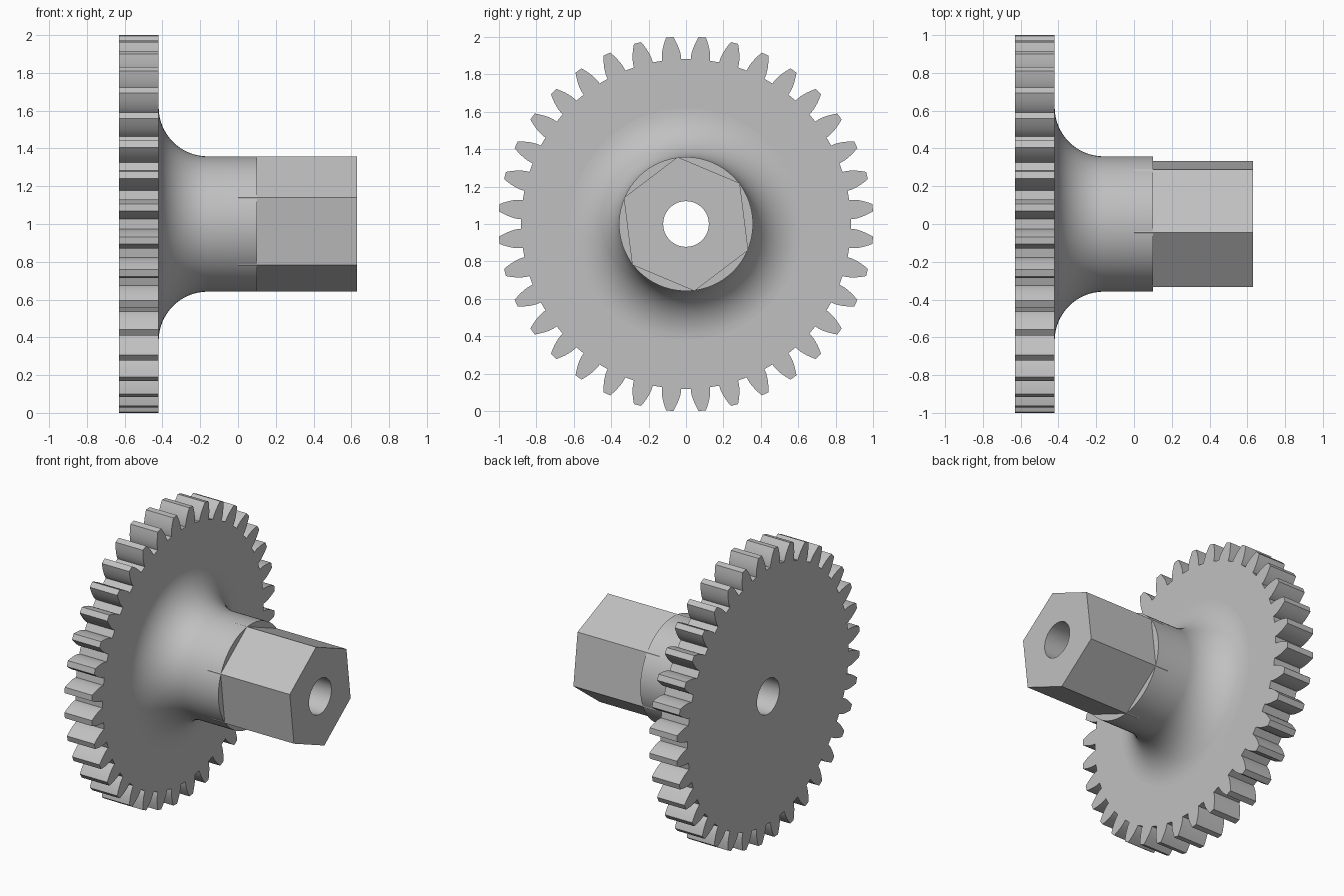
import bpy, bmesh, math
from mathutils import Vector

cube = bpy.data.objects.get("Cube")
if cube:
    bpy.data.objects.remove(cube, do_unlink=True)

AXIS_Z = 1.0
BACK, FACE, SHOULDER, END = -0.63, -0.42, 0.10, 0.63
BORE_R, HUB_R, FILLET_R = 0.122, 0.358, 0.26
TEETH, TIP_R, ROOT_R, BASE_R, PITCH_R = 36, 1.002, 0.882, 0.892, 0.949
SEGMENTS = 96

grey = bpy.data.materials.new("plain grey")
grey.use_nodes = True
COLOUR = (0.53, 0.53, 0.53, 1.0)
grey.diffuse_color = COLOUR
grey.node_tree.nodes["Principled BSDF"].inputs["Base Color"].default_value = COLOUR


def polar(radius, angle):
    return (radius * math.cos(angle), radius * math.sin(angle))


def circle(radius, count=SEGMENTS, start=0.0):
    return [polar(radius, start + math.tau * i / count) for i in range(count)]


def ring(bm, points, x):
    return [bm.verts.new((x, y, z + AXIS_Z)) for y, z in points]


def wall(bm, a, b, inward=False):
    """Join two equal rings, a at the lower x, with quads."""
    for i in range(len(a)):
        j = (i + 1) % len(a)
        quad = [a[i], a[j], b[j], b[i]]
        bm.faces.new(quad[::-1] if inward else quad)


def cap(bm, outer, inner, side):
    """Fill the flat area between two rings, facing along x."""
    edges = []
    for loop in (outer, inner):
        for i, v in enumerate(loop):
            w = loop[(i + 1) % len(loop)]
            edges.append(bm.edges.get((v, w)) or bm.edges.new((v, w)))
    made = bmesh.ops.triangle_fill(bm, edges=edges, use_beauty=True,
                                   normal=Vector((side, 0, 0)))["geom"]
    for f in made:
        if isinstance(f, bmesh.types.BMFace):
            f.normal_update()
            if f.normal.x * side < 0:
                f.normal_flip()


def finish(bm, name):
    mesh = bpy.data.meshes.new(name)
    bm.to_mesh(mesh)
    bm.free()
    mesh.materials.append(grey)
    obj = bpy.data.objects.new(name, mesh)
    bpy.context.collection.objects.link(obj)
    bpy.ops.object.select_all(action="DESELECT")
    obj.select_set(True)
    bpy.context.view_layer.objects.active = obj
    bpy.ops.object.shade_smooth_by_angle(angle=math.radians(30))
    return obj


# Involute tooth outline
def involute(radius):
    a = math.acos(min(1.0, BASE_R / radius))
    return math.tan(a) - a


def half_angle(radius):
    return math.pi / (2 * TEETH) + involute(PITCH_R) - involute(max(radius, BASE_R))


def gear_outline():
    steps = 5
    radii = [ROOT_R] + [BASE_R + (TIP_R - BASE_R) * i / steps for i in range(steps + 1)]
    flank = [(r, half_angle(r)) for r in radii]
    points = []
    for t in range(TEETH):
        mid = math.tau * (t + 0.5) / TEETH
        points += [polar(r, mid - h) for r, h in flank]
        points += [polar(r, mid + h) for r, h in reversed(flank)]
    return points


# Toothed wheel
bm = bmesh.new()
outline = gear_outline()
back, front = ring(bm, outline, BACK), ring(bm, outline, FACE)
wall(bm, back, front)
cap(bm, back, ring(bm, circle(BORE_R), BACK), -1)
cap(bm, front, ring(bm, circle(HUB_R + FILLET_R), FACE), 1)
finish(bm, "gear_wheel")

# Round hub with a flared foot and a flat shoulder
bm = bmesh.new()
profile = []
for i in range(17):
    a = math.pi / 2 * i / 16
    profile.append((FACE + FILLET_R * (1 - math.cos(a)),
                    HUB_R + FILLET_R * (1 - math.sin(a))))
profile += [(SHOULDER, HUB_R), (SHOULDER, 0.3)]
rings = [ring(bm, circle(r), x) for x, r in profile]
for a, b in zip(rings, rings[1:]):
    wall(bm, a, b)
finish(bm, "flared_hub")

# Hexagonal drive end, its corners just showing on the hub
bm = bmesh.new()
hexagon = circle(0.361, 6, math.radians(37.2))
inner_end, outer_end = ring(bm, hexagon, 0.0), ring(bm, hexagon, END)
wall(bm, inner_end, outer_end)
cap(bm, outer_end, ring(bm, circle(BORE_R), END), 1)
finish(bm, "hexagonal_drive")

# Through bore
bm = bmesh.new()
wall(bm, ring(bm, circle(BORE_R), BACK), ring(bm, circle(BORE_R), END), inward=True)
finish(bm, "bore")
